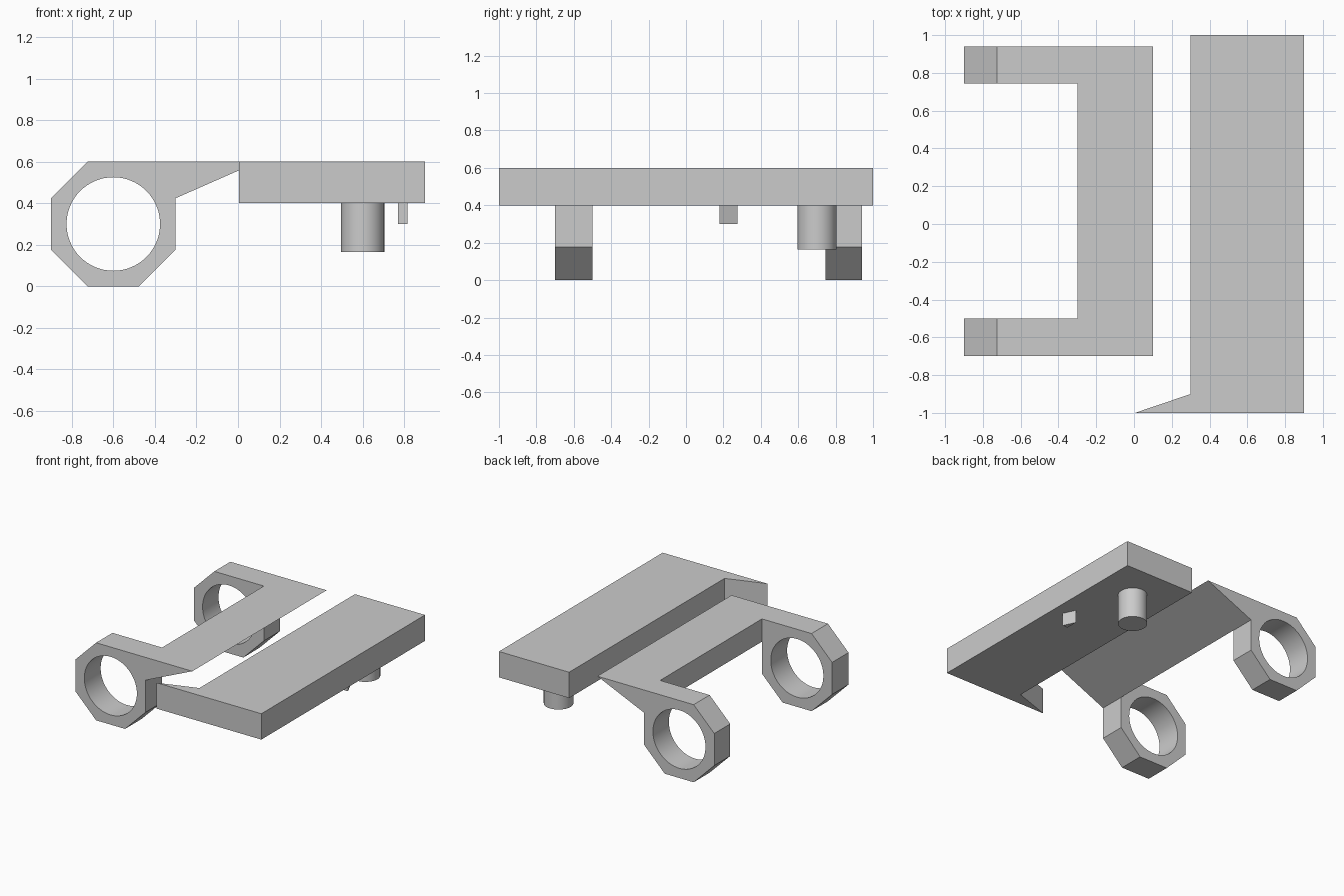
import bpy, bmesh, math

if "Cube" in bpy.data.objects:
    bpy.data.objects.remove(bpy.data.objects["Cube"])

grey = bpy.data.materials.new("plain_grey")
grey.diffuse_color = (0.6, 0.6, 0.6, 1)
grey.use_nodes = True
grey.node_tree.nodes["Principled BSDF"].inputs["Base Color"].default_value = grey.diffuse_color


def prism(name, points, axis, start, end):
    """Extrude an outline: (x, z) points along y, or (x, y) points along z."""
    bm = bmesh.new()
    place = (lambda a, b: (a, start, b)) if axis == "y" else (lambda a, b: (a, b, start))
    face = bm.faces.new([bm.verts.new(place(a, b)) for a, b in points])
    moved = bmesh.ops.extrude_face_region(bm, geom=[face])["geom"]
    shift = (0, end - start, 0) if axis == "y" else (0, 0, end - start)
    bmesh.ops.translate(bm, vec=shift, verts=[v for v in moved if isinstance(v, bmesh.types.BMVert)])
    bmesh.ops.recalc_face_normals(bm, faces=bm.faces)
    mesh = bpy.data.meshes.new(name)
    bm.to_mesh(mesh)
    bm.free()
    mesh.materials.append(grey)
    obj = bpy.data.objects.new(name, mesh)
    bpy.context.collection.objects.link(obj)
    return obj


def circle(cx, cy, r, n=64):
    return [(cx + r * math.cos(2 * math.pi * i / n), cy + r * math.sin(2 * math.pi * i / n))
            for i in range(n)]


def activate(obj):
    bpy.ops.object.select_all(action="DESELECT")
    obj.select_set(True)
    bpy.context.view_layer.objects.active = obj


def cut(obj, cutter):
    mod = obj.modifiers.new("cut", "BOOLEAN")
    mod.operation = "DIFFERENCE"
    mod.solver = "EXACT"
    mod.object = cutter
    activate(obj)
    bpy.ops.object.modifier_apply(modifier=mod.name)
    bpy.data.objects.remove(cutter)


# Hinge bracket: octagonal knuckle running into a wedge-shaped leaf
near, far = 0.124, 0.3
cx, cz = -0.6, 0.3
bracket = prism("hinge_bracket", [
    (0.1, 0.6), (cx - near, cz + far), (cx - far, cz + near), (cx - far, cz - near),
    (cx - near, cz - far), (cx + near, cz - far), (cx + far, cz - near), (cx + far, cz + near),
], "y", -0.7, 0.94)

# Gap between the two knuckles, then the round bore through both
cut(bracket, prism("gap_cutter", [(-1.2, -0.3), (-0.3, -0.3), (-0.3, 0.9), (-1.2, 0.9)],
                   "y", -0.5, 0.745))
cut(bracket, prism("bore_cutter", circle(cx, cz, 0.225), "y", -1.2, 1.2))
activate(bracket)
bpy.ops.object.shade_smooth_by_angle(angle=math.radians(30))

# Flat plate with a pointed spur at its front corner
prism("plate", [(0.005, -1), (0.9, -1), (0.9, 1), (0.3, 1), (0.3, -0.9)], "z", 0.4, 0.6)

# Round post and small three-sided peg under the plate
post = prism("round_post", circle(0.6, 0.7, 0.104), "z", 0.165, 0.4)
activate(post)
bpy.ops.object.shade_smooth_by_angle(angle=math.radians(30))
prism("small_peg", [(0.77, 0.18), (0.815, 0.18), (0.77, 0.275)], "z", 0.3, 0.4)
